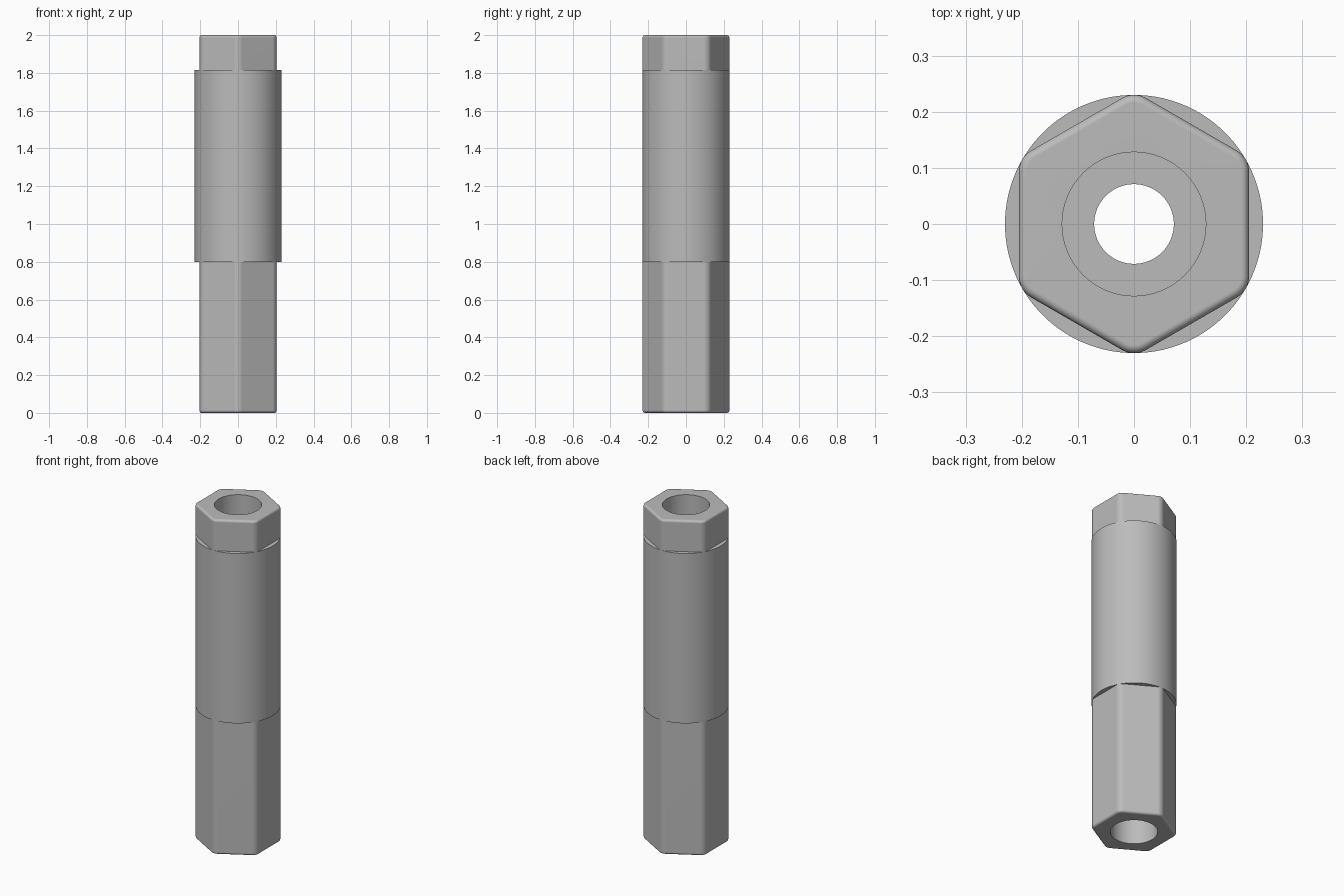
import bpy, bmesh
from math import sin, cos, pi, sqrt

cube = bpy.data.objects.get("Cube")
if cube:
    bpy.data.objects.remove(cube, do_unlink=True)

APOTHEM = 0.205      # half the width across the hex flats
CORNER = 0.043       # rounding of the upright hex edges
RIM = 0.014          # rounding of the end rims
SLEEVE = 0.23
BORE, THROAT = 0.128, 0.071
LOW, HIGH, TOP = 0.80, 1.815, 2.0
BORE_DEPTH = 0.6
PER_CORNER = 16
COUNT = 6 * PER_CORNER
RIM_STEPS = 6

steel = bpy.data.materials.new("steel_grey")
steel.use_nodes = True
colour = (0.5, 0.5, 0.5, 1)
steel.diffuse_color = colour
steel.node_tree.nodes["Principled BSDF"].inputs["Base Color"].default_value = colour


def circle(radius, z):
    start = pi / 6 - pi / 6 + pi / COUNT
    return [(radius * cos(start + 2 * pi * i / COUNT),
             radius * sin(start + 2 * pi * i / COUNT), z) for i in range(COUNT)]


def hexagon(inset, z):
    """Rounded hexagon with a corner toward +y, shrunk evenly by inset."""
    reach = (APOTHEM - CORNER) * 2 / sqrt(3)
    points = []
    for k in range(6):
        mid = pi / 6 + k * pi / 3
        for j in range(PER_CORNER):
            a = mid + (j / (PER_CORNER - 1) - 0.5) * pi / 3
            points.append((reach * cos(mid) + (CORNER - inset) * cos(a),
                           reach * sin(mid) + (CORNER - inset) * sin(a), z))
    return points


def loft(name, rings):
    """Skin a stack of rings that share one point count."""
    bm = bmesh.new()
    loops = [[bm.verts.new(p) for p in ring] for ring in rings]
    for a, b in zip(loops, loops[1:]):
        for i in range(COUNT):
            j = (i + 1) % COUNT
            bm.faces.new((a[i], a[j], b[j], b[i]))
    mesh = bpy.data.meshes.new(name)
    bm.to_mesh(mesh)
    bm.free()
    mesh.materials.append(steel)
    obj = bpy.data.objects.new(name, mesh)
    bpy.context.collection.objects.link(obj)
    bpy.ops.object.select_all(action="DESELECT")
    obj.select_set(True)
    bpy.context.view_layer.objects.active = obj
    bpy.ops.object.shade_smooth_by_angle(angle=pi / 6)
    weighted = obj.modifiers.new("even_flats", "WEIGHTED_NORMAL")
    weighted.keep_sharp = True
    return obj


def rim(z, direction):
    """Rounded rim, from the end face to the upright side."""
    rings = []
    for s in range(RIM_STEPS + 1):
        a = s / RIM_STEPS * pi / 2
        rings.append(hexagon(RIM * (1 - sin(a)), z + direction * RIM * (1 - cos(a))))
    return rings


# Hex ends, each with a rounded rim around the bore mouth
loft("lower_hex", [circle(BORE, 0)] + rim(0, 1) + [hexagon(0, LOW)])
loft("upper_hex", [hexagon(0, HIGH)] + rim(TOP, -1)[::-1] + [circle(BORE, TOP)])

# Round middle with flat shoulders
loft("sleeve", [hexagon(0.02, LOW), circle(SLEEVE, LOW),
                circle(SLEEVE, HIGH), hexagon(0.02, HIGH)])

# Through hole, wide at both ends and narrow in the middle
loft("bore", [circle(BORE, TOP), circle(BORE, TOP - BORE_DEPTH),
              circle(THROAT, TOP - BORE_DEPTH), circle(THROAT, BORE_DEPTH),
              circle(BORE, BORE_DEPTH), circle(BORE, 0)])
